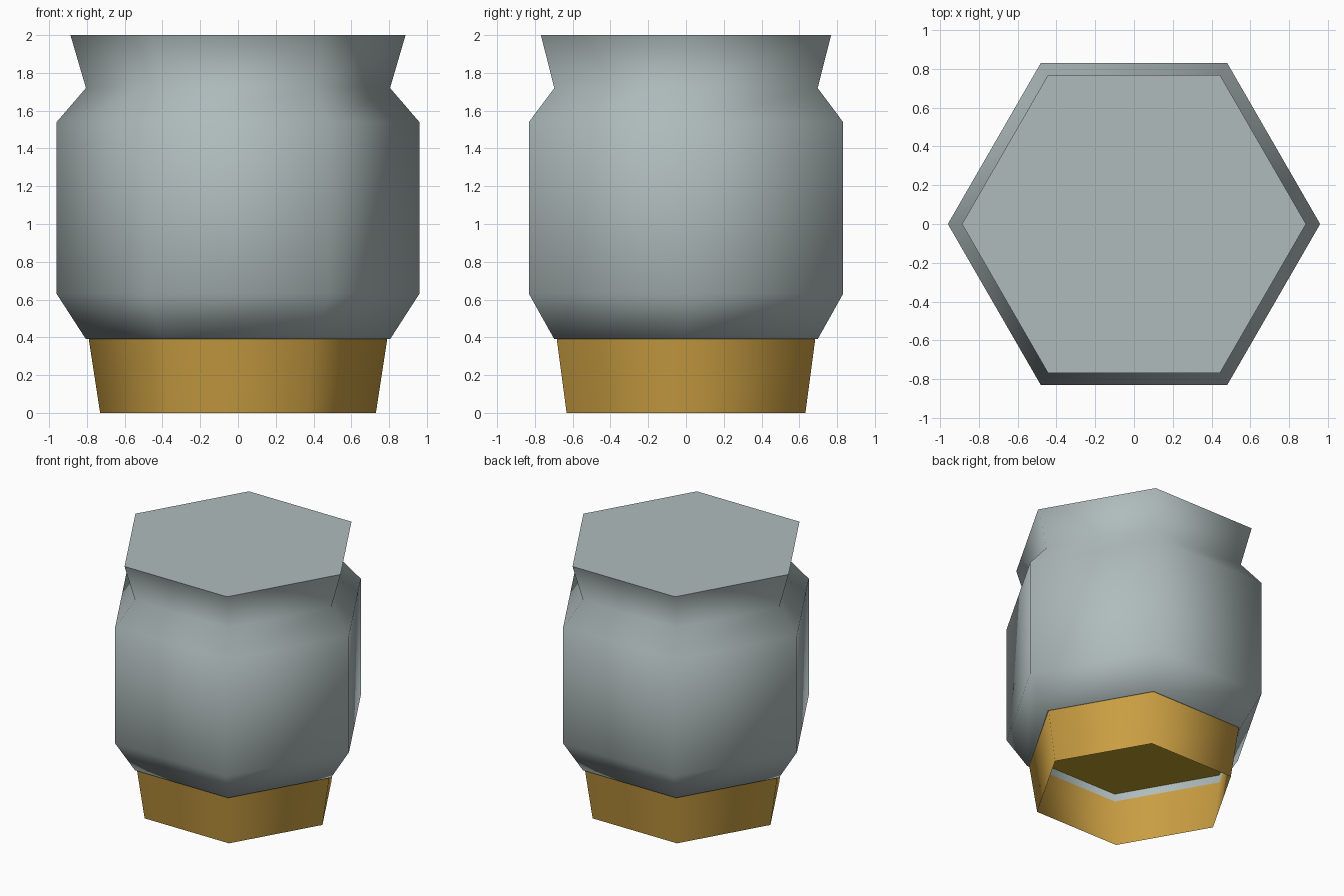
import bpy, bmesh
from math import cos, sin, pi, radians

cube = bpy.data.objects.get("Cube")
if cube:
    bpy.data.objects.remove(cube, do_unlink=True)


def make_material(name, rgb):
    mat = bpy.data.materials.new(name)
    mat.use_nodes = True
    mat.diffuse_color = (*rgb, 1)
    bsdf = mat.node_tree.nodes["Principled BSDF"]
    bsdf.inputs["Base Color"].default_value = (*rgb, 1)
    bsdf.inputs["Roughness"].default_value = 0.7
    return mat


def hex_part(name, profile, mat, cap_end=False):
    """Sweep a (radius, height) profile, listed bottom to top outside, round six sides."""
    bm = bmesh.new()
    rings = [[bm.verts.new((r * cos(i * pi / 3), r * sin(i * pi / 3), z))
              for i in range(6)] for r, z in profile]
    for low, high in zip(rings, rings[1:]):
        for i in range(6):
            j = (i + 1) % 6
            bm.faces.new((low[i], low[j], high[j], high[i]))
    if cap_end:
        bm.faces.new(rings[-1])
    mesh = bpy.data.meshes.new(name)
    bm.to_mesh(mesh)
    bm.free()
    mesh.materials.append(mat)
    obj = bpy.data.objects.new(name, mesh)
    bpy.context.collection.objects.link(obj)
    # Soft sides, crisp rims
    bpy.ops.object.select_all(action='DESELECT')
    obj.select_set(True)
    bpy.context.view_layer.objects.active = obj
    bpy.ops.object.shade_smooth_by_angle(angle=radians(75))
    return obj


grey = make_material("blue grey", (0.43, 0.50, 0.50))
gold = make_material("gold", (0.60, 0.35, 0.056))
olive = make_material("olive yellow", (0.50, 0.34, 0.023))

# Body with shoulders, pinched neck, flared top and a shallow recess underneath
hex_part("body", [(0.79, 0.45), (0.79, 0.39), (0.805, 0.39), (0.96, 0.63),
                  (0.96, 1.54), (0.805, 1.72), (0.887, 2.0)], grey, cap_end=True)

# Tapered open collar at the foot
hex_part("collar", [(0.73, 0.0), (0.79, 0.39)], gold)

# Plate closing the recess, facing down
plate = hex_part("recess_plate", [(0.79, 0.452), (0.79, 0.45)], olive, cap_end=True)
plate.data.flip_normals()
